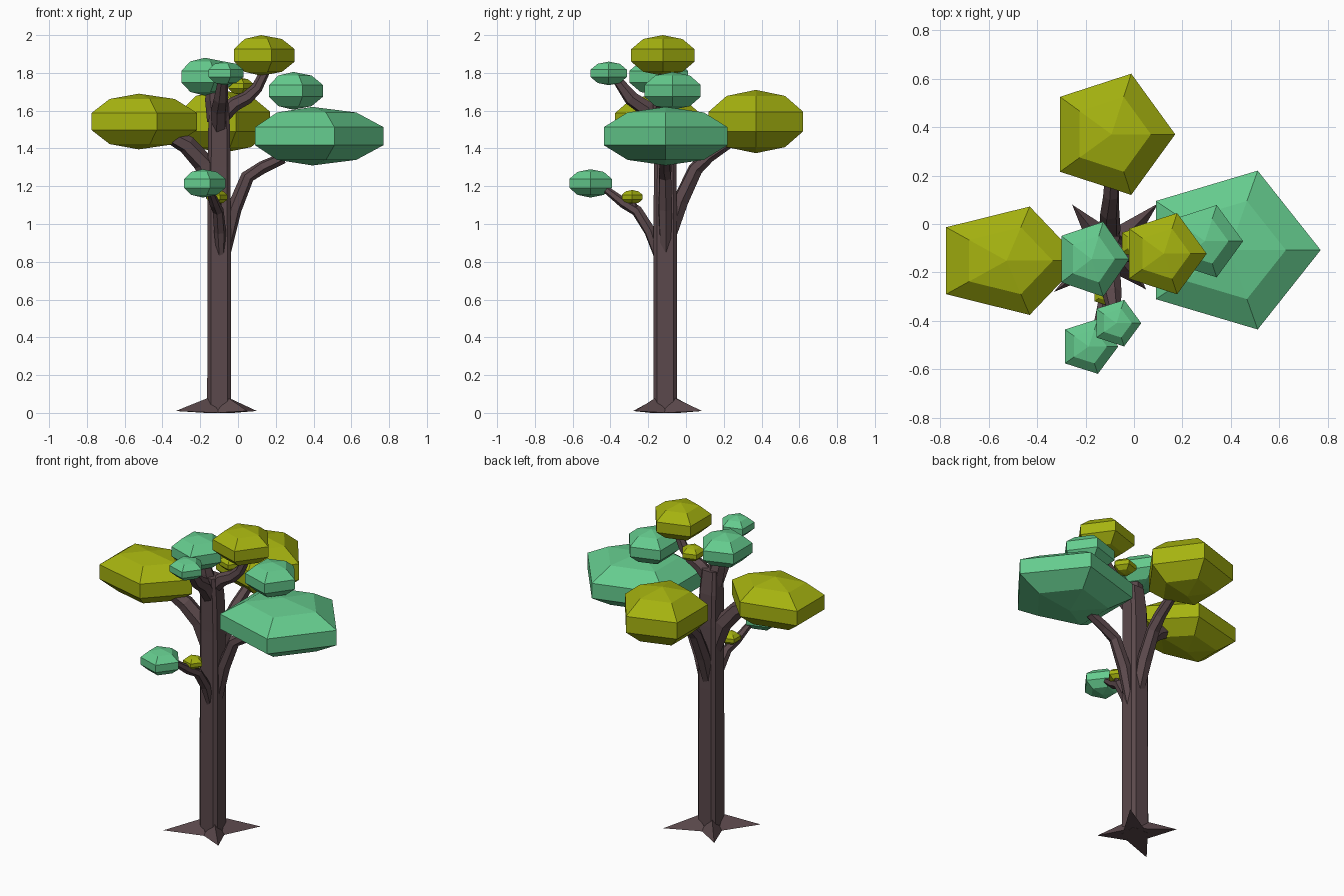
import bpy, bmesh, math
from mathutils import Vector

if "Cube" in bpy.data.objects:
    bpy.data.objects.remove(bpy.data.objects["Cube"])


def material(name, rgb):
    m = bpy.data.materials.new(name)
    m.diffuse_color = (*rgb, 1)
    m.use_nodes = True
    m.node_tree.nodes["Principled BSDF"].inputs["Base Color"].default_value = m.diffuse_color
    return m


BARK = material("bark", (0.105, 0.066, 0.072))
GREEN = material("green_leaf", (0.13, 0.60, 0.27))
OLIVE = material("olive_leaf", (0.38, 0.45, 0.005))


def finish(name, bm, mat):
    bmesh.ops.recalc_face_normals(bm, faces=bm.faces)
    me = bpy.data.meshes.new(name)
    bm.to_mesh(me)
    bm.free()
    me.materials.append(mat)
    ob = bpy.data.objects.new(name, me)
    bpy.context.collection.objects.link(ob)
    return ob


def foliage(name, mat, x0, x1, y0, y1, z0, z1):
    """Five-sided, five-ring sphere filling the given bounds."""
    bm = bmesh.new()
    bmesh.ops.create_uvsphere(bm, u_segments=5, v_segments=5, radius=1)
    s72 = math.sin(math.radians(72))
    rx = (x1 - x0) / (1 + math.cos(math.radians(36))) / s72
    ry = (y1 - y0) / (2 * s72 * s72)
    # turn so that one corner points to +x
    far = max((v.co for v in bm.verts), key=lambda c: c.x * c.x + c.y * c.y)
    a = -math.atan2(far.y, far.x)
    for v in bm.verts:
        x, y, z = v.co
        u = x * math.cos(a) - y * math.sin(a)
        w = x * math.sin(a) + y * math.cos(a)
        v.co = (x1 - rx * s72 + u * rx, (y0 + y1) / 2 + w * ry,
                (z0 + z1) / 2 + z * (z1 - z0) / 2)
    finish(name, bm, mat)


def skin(bm, rings):
    rings = [[bm.verts.new(p) for p in r] for r in rings]
    n = len(rings[0])
    for a, b in zip(rings, rings[1:]):
        for i in range(n):
            j = (i + 1) % n
            bm.faces.new((a[i], a[j], b[j], b[i]))
    bm.faces.new(rings[0])
    bm.faces.new(rings[-1])


def branch(name, path, sides=6):
    """Tapered tube through (x, y, z, radius) points."""
    pts = [Vector(p[:3]) for p in path]
    rings = []
    for i, p in enumerate(pts):
        t = (pts[min(i + 1, len(pts) - 1)] - pts[max(i - 1, 0)]).normalized()
        ref = Vector((0.6, -0.8, 0))
        u = (ref - t * ref.dot(t)).normalized()
        v = t.cross(u)
        r = path[i][3]
        rings.append([p + r * (u * math.cos(k * math.tau / sides) + v * math.sin(k * math.tau / sides))
                      for k in range(sides)])
    bm = bmesh.new()
    skin(bm, rings)
    finish(name, bm, BARK)


# Trunk: chamfered square column
CX, CY = -0.1, -0.11
OCT = [(1, -.7), (1, .7), (.7, 1), (-.7, 1), (-1, .7), (-1, -.7), (-.7, -1), (.7, -1)]
bm = bmesh.new()
skin(bm, [[(x + h * a, y + h * b, z) for a, b in OCT] for x, y, z, h in
          [(CX, CY, 0, .063), (CX, CY, .9, .062), (CX, CY, 1.3, .06),
           (CX, CY - .005, 1.5, .058), (CX, CY - .015, 1.64, .05)]])
finish("trunk", bm, BARK)

# Four pointed roots
for i, (x, y) in enumerate([(-.33, -.28), (.05, -.27), (.10, .085), (-.255, .08)]):
    d = Vector((x - CX, y - CY, 0)).normalized()
    s = Vector((-d.y, d.x, 0)) * .065
    c = Vector((CX, CY, 0)) + d * .04
    bm = bmesh.new()
    a, b, top, tip = [bm.verts.new(p) for p in
                      (c + s, c - s, c + d * .03 + Vector((0, 0, .08)), (x, y, .01))]
    for f in ((a, b, top), (a, tip, b), (b, tip, top), (top, tip, a)):
        bm.faces.new(f)
    finish(f"root_{i + 1}", bm, BARK)

# Branches
branch("right_branch", [(-.07, -.11, .84, .03), (-.02, -.11, 1.08, .04),
                        (.05, -.11, 1.25, .036), (.13, -.11, 1.30, .034), (.24, -.11, 1.35, .03)])
branch("left_branch", [(-.12, -.11, 1.15, .05), (-.18, -.12, 1.32, .055),
                       (-.27, -.14, 1.42, .05), (-.38, -.15, 1.48, .04)])
branch("back_branch", [(-.10, -.09, .92, .035), (-.10, -.03, 1.12, .045),
                       (-.10, .05, 1.29, .04), (-.095, .12, 1.36, .035), (-.09, .24, 1.44, .03)])
branch("low_front_branch", [(-.09, -.14, .80, .02), (-.095, -.19, .96, .032), (-.105, -.26, 1.07, .03),
                            (-.125, -.33, 1.11, .027), (-.15, -.42, 1.18, .02)])
branch("low_twig", [(-.10, -.25, 1.05, .015), (-.10, -.285, 1.13, .012)], 5)
branch("top_right_branch", [(-.10, -.12, 1.56, .045), (-.02, -.12, 1.635, .04), (.05, -.12, 1.67, .035),
                            (.10, -.12, 1.72, .03), (.15, -.12, 1.82, .025)])
branch("top_front_branch", [(-.10, -.13, 1.50, .045), (-.10, -.21, 1.61, .045),
                            (-.09, -.29, 1.665, .04), (-.08, -.37, 1.77, .025)])
branch("top_left_branch", [(-.11, -.12, 1.55, .055), (-.13, -.14, 1.66, .045), (-.14, -.15, 1.75, .03)])

# Foliage
foliage("right_large_foliage", GREEN, .09, .77, -.435, .22, 1.31, 1.62)
foliage("right_upper_foliage", GREEN, .165, .45, -.22, .078, 1.605, 1.805)
foliage("left_foliage", OLIVE, -.775, -.217, -.375, .072, 1.395, 1.69)
foliage("back_foliage", OLIVE, -.305, .17, .12, .62, 1.375, 1.71)
foliage("top_left_foliage", GREEN, -.30, -.02, -.30, .01, 1.68, 1.88)
foliage("top_foliage", OLIVE, -.02, .30, -.29, .045, 1.785, 2.0)
foliage("top_front_foliage", GREEN, -.155, .03, -.505, -.313, 1.735, 1.86)
foliage("low_front_foliage", GREEN, -.285, -.065, -.618, -.392, 1.14, 1.29)
foliage("low_bud", OLIVE, -.163, -.055, -.34, -.23, 1.105, 1.18)
foliage("top_bud", OLIVE, -.05, .08, -.145, -.01, 1.685, 1.775)
